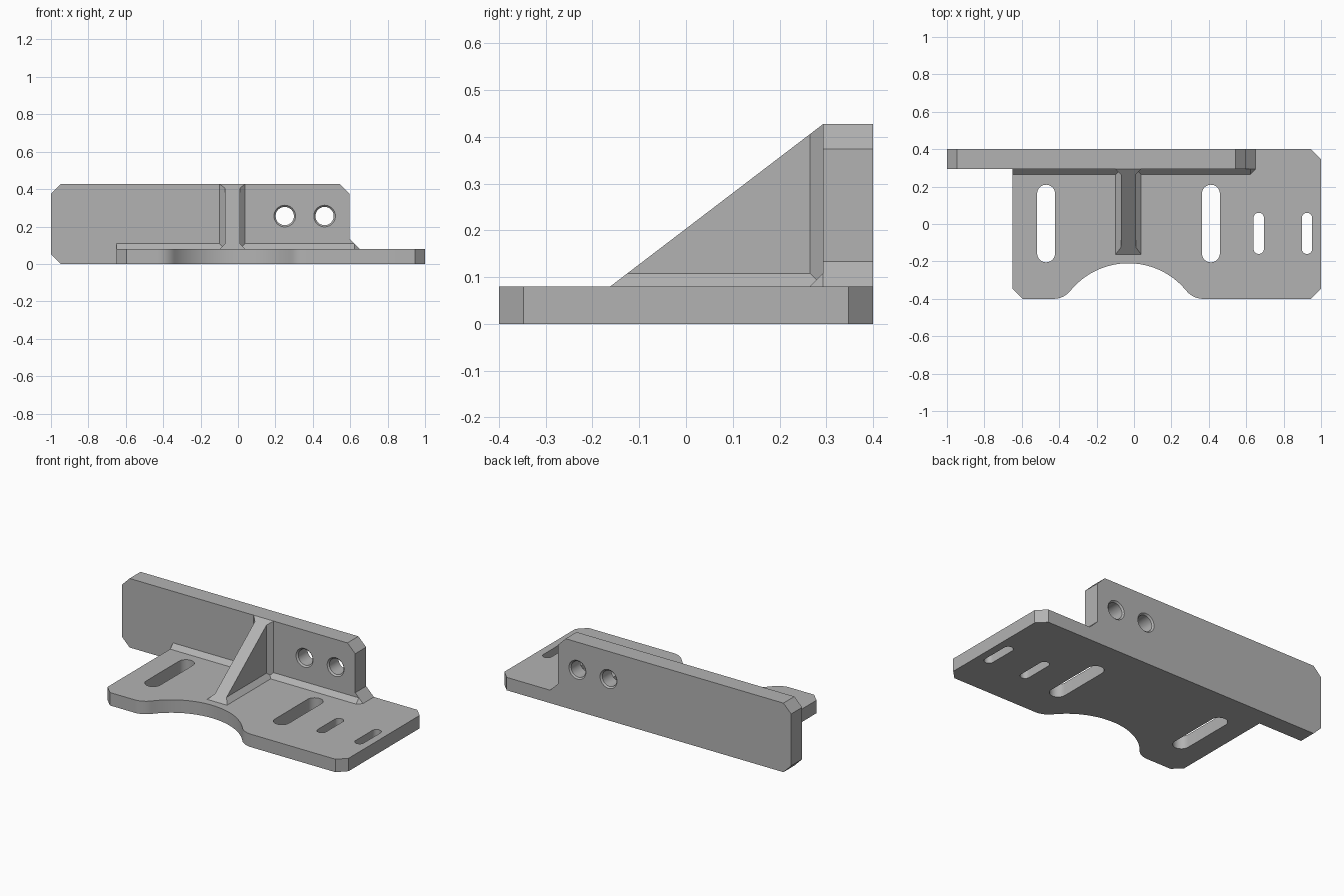
import bpy
import bmesh
from math import sin, cos, pi, atan2, hypot

if "Cube" in bpy.data.objects:
    bpy.data.objects.remove(bpy.data.objects["Cube"])

grey = bpy.data.materials.new("machined grey")
grey.use_nodes = True
grey.diffuse_color = (0.45, 0.45, 0.45, 1)
grey.node_tree.nodes["Principled BSDF"].inputs["Base Color"].default_value = grey.diffuse_color

# Main dimensions
BASE_H, WALL_H = 0.08, 0.427
WALL_Y, BACK_Y = 0.293, 0.4
RIB_FRONT, RIB_X, RIB_HALF = -0.162, -0.03, 0.04
CH, WELD = 0.053, 0.028      # corner chamfer and weld chamfer
SLOPE = (WALL_H - BASE_H) / (WALL_Y - RIB_FRONT)


def add_rings(bm, rings):
    """Join matching rings of points into one closed solid."""
    loops = [[bm.verts.new(p) for p in ring] for ring in rings]
    n = len(loops[0])
    for a, b in zip(loops, loops[1:]):
        for i in range(n):
            j = (i + 1) % n
            bm.faces.new((a[i], a[j], b[j], b[i]))
    bm.faces.new(loops[0])
    bm.faces.new(loops[-1])


def make(name, solids):
    bm = bmesh.new()
    for rings in solids:
        add_rings(bm, rings)
    bmesh.ops.recalc_face_normals(bm, faces=bm.faces[:])
    mesh = bpy.data.meshes.new(name)
    bm.to_mesh(mesh)
    bm.free()
    mesh.materials.append(grey)
    ob = bpy.data.objects.new(name, mesh)
    bpy.context.collection.objects.link(ob)
    return ob


def activate(ob):
    bpy.ops.object.select_all(action='DESELECT')
    ob.select_set(True)
    bpy.context.view_layer.objects.active = ob


def cut(ob, solids):
    cutter = make("cutter", solids)
    cutter.hide_render = True
    mod = ob.modifiers.new("holes", 'BOOLEAN')
    mod.operation, mod.solver, mod.object = 'DIFFERENCE', 'EXACT', cutter
    activate(ob)
    bpy.ops.object.modifier_apply(modifier=mod.name)
    bpy.data.objects.remove(cutter)
    bpy.ops.object.shade_smooth_by_angle(angle=pi / 6)


def arc(cx, cy, r, a0, a1, steps):
    return [(cx + r * cos(a0 + (a1 - a0) * i / steps),
             cy + r * sin(a0 + (a1 - a0) * i / steps)) for i in range(steps + 1)]


def flat(outline, z0, z1):
    return [[(x, y, z) for x, y in outline] for z in (z0, z1)]


def slot(x, y0, y1, r):
    ends = arc(x, y1 - r, r, 0, pi, 16) + arc(x, y0 + r, r, pi, 2 * pi, 16)
    return flat(ends, -0.1, 0.2)


# Base plate: chamfered outline with a rounded scoop in the front edge
R, r, reach = 0.4, 0.116, 0.4
lean = atan2(-BACK_Y + r + 0.21 + R, reach)
scoop = arc(RIB_X - reach, -BACK_Y + r, r, -pi / 2, -lean, 12)
scoop += arc(RIB_X, -0.21 - R, R, pi - lean, lean, 36)[1:-1]
scoop += arc(RIB_X + reach, -BACK_Y + r, r, pi + lean, 1.5 * pi, 12)
outline = [(-0.65, -BACK_Y + CH), (-0.65 + CH, -BACK_Y)] + scoop + [
    (1 - CH, -BACK_Y), (1, -BACK_Y + CH), (1, BACK_Y - CH), (1 - CH, BACK_Y),
    (0.65, BACK_Y), (0.65, WALL_Y), (-0.65, WALL_Y)]
base = make("base_plate", [flat(outline, 0, BASE_H)])
cut(base, [slot(-0.47, -0.205, 0.21, 0.048), slot(0.411, -0.205, 0.21, 0.048),
           slot(0.667, -0.16, 0.06, 0.028), slot(0.925, -0.16, 0.06, 0.028)])

# Upright back plate with two countersunk holes
profile = [(-1, CH), (-1 + CH, 0), (0.65, 0), (0.65, BASE_H), (0.597, BASE_H + CH),
           (0.597, WALL_H - CH), (0.597 - CH, WALL_H), (-1 + CH, WALL_H), (-1, WALL_H - CH)]
wall = make("back_plate", [[[(x, y, z) for x, z in profile] for y in (WALL_Y, BACK_Y)]])


def bolt_hole(cx, cz):
    sink = 0.009
    stations = [(WALL_Y - sink, 0.067), (WALL_Y + sink, 0.049),
                (BACK_Y - sink, 0.049), (BACK_Y + sink, 0.067)]
    return [[(x, y, z) for x, z in arc(cx, cz, rad, 0, 2 * pi, 32)[:-1]]
            for y, rad in stations]


cut(wall, [bolt_hole(0.25, 0.256), bolt_hole(0.463, 0.256)])

# Triangular rib
side = [(RIB_FRONT, BASE_H), (WALL_Y, BASE_H), (WALL_Y, WALL_H)]
make("rib", [[[(x, y, z) for y, z in side]
              for x in (RIB_X - RIB_HALF, RIB_X + RIB_HALF)]])


def slope_z(y):
    return BASE_H + (y - RIB_FRONT) * SLOPE


# Weld chamfers on both sides of the rib, trimmed by its slope
for s, label in ((-1, "right"), (1, "left")):
    inner = RIB_X + s * RIB_HALF
    outer = inner + s * WELD
    tip = RIB_FRONT + WELD / SLOPE
    foot = [[(outer, y0, BASE_H), (inner, y0, BASE_H), (inner, y1, BASE_H + WELD)]
            for y0, y1 in ((RIB_FRONT, tip), (WALL_Y, WALL_Y))]
    make("rib_foot_weld_" + label, [foot])
    front = WALL_Y - WELD
    corner = [(outer, WALL_Y), (inner, WALL_Y), (inner, front)]
    post = [[(x, y, BASE_H) for x, y in corner],
            [(x, y, slope_z(y)) for x, y in corner]]
    make("rib_wall_weld_" + label, [post])

# Weld chamfer along the foot of the back plate, mitred at its left end
make("back_plate_weld", [[
    [(x, WALL_Y, BASE_H), (x - m, WALL_Y - WELD, BASE_H), (x - m, WALL_Y, BASE_H + WELD)]
    for x, m in ((-0.65, 0), (0.65, WELD))]])
